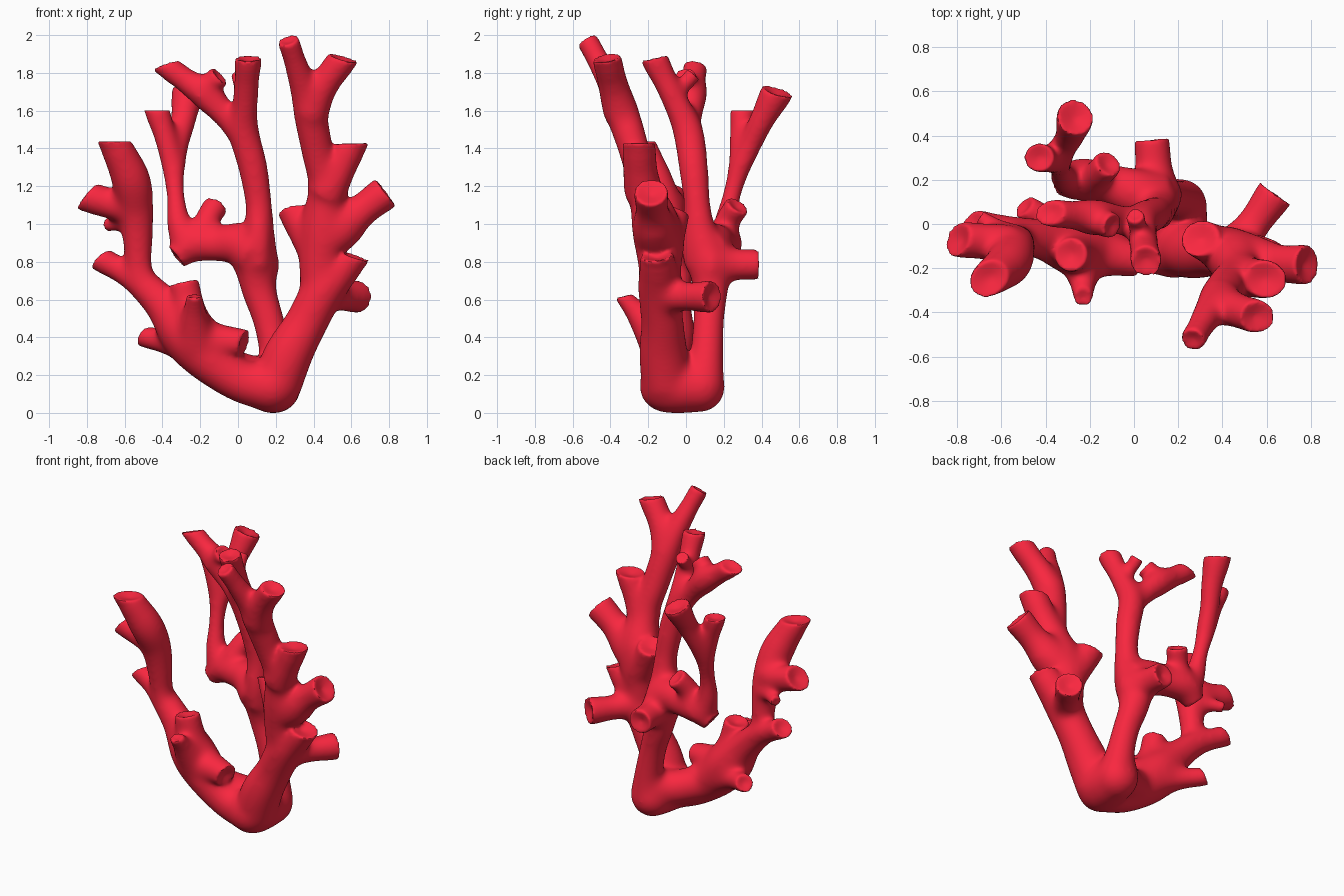
import bpy, bmesh, math
from mathutils import Vector

bm = bmesh.new()
tips = []
SIDES = 28


def spline(a, b, c, d, t):
    return 0.5 * (2 * b + (c - a) * t + (2 * a - 5 * b + 4 * c - d) * t * t
                  + (3 * b - a - 3 * c + d) * t ** 3)


def branch(*pts, tip=True, cut=None):
    """Smooth tapered tube through (x, y, z, radius); open tips are dished, cut is the tip's facing."""
    p = [Vector(q) for q in pts]
    p = [2 * p[0] - p[1]] + p + [2 * p[-1] - p[-2]]
    path = [spline(*p[i:i + 4], k / 8) for i in range(len(p) - 3) for k in range(8)] + [p[-2]]
    pos = [q.xyz for q in path]
    side = None
    rings = []
    for i, q in enumerate(path):
        d = (pos[min(i + 1, len(pos) - 1)] - pos[max(i - 1, 0)]).normalized()
        side = d.orthogonal() if side is None else side - d * side.dot(d)
        side.normalize()
        up = d.cross(side)
        rings.append([bm.verts.new(pos[i] + q.w * (math.cos(a) * side + math.sin(a) * up))
                      for a in (2 * math.pi * k / SIDES for k in range(SIDES))])
    reach = 1
    if cut:  # slant the end, pulling earlier rings back so they stay behind it
        n = Vector(cut).normalized()
        reach = 1 / d.dot(n)
        for ring in rings[-10:]:
            for v in ring:
                over = (v.co - pos[-1]).dot(n)
                if over > 0 or ring is rings[-1]:
                    v.co -= d * over * reach
    for r, s in zip(rings, rings[1:]):
        for k in range(SIDES):
            j = (k + 1) % SIDES
            bm.faces.new((r[k], r[j], s[j], s[k]))
    bm.faces.new(rings[0][::-1])
    end = bm.verts.new(pos[-1] - d * (0.35 * path[-1].w if tip else 0))
    for k in range(SIDES):
        bm.faces.new((rings[-1][k], rings[-1][(k + 1) % SIDES], end))
    if tip:
        tips.append((pos[-1], path[-1].w * reach))


def blob(x, y, z, r):
    geo = bmesh.ops.create_icosphere(bm, subdivisions=3, radius=r)
    bmesh.ops.translate(bm, verts=geo["verts"], vec=(x, y, z))


# Base saddle, with a web filling the fork behind the left limb
branch((.18, -.12, .14, .14), (.19, 0, .145, .145), (.2, .09, .14, .13), tip=False)
branch((.2, .08, .2, .12), (.08, .0, .2, .11), (-.08, -.08, .25, .11), tip=False)
blob(.18, -.11, .145, .14)
blob(.2, .075, .14, .135)

# Left limb
branch((.17, -.1, .14, .135), (0, -.11, .18, .115), (-.17, -.1, .31, .135), (-.28, -.09, .43, .14),
       (-.4, -.07, .58, .1), (-.52, -.05, .7, .085), (-.62, -.02, .76, .07), (-.73, 0, .82, .065),
       cut=(-.6, .3, .6))
branch((-.2, -.06, .32, .1), (-.34, -.01, .37, .075), (-.5, .08, .41, .055), cut=(-.6, .5, .4))
branch((-.22, -.12, .4, .14), (-.26, -.13, .53, .1), (-.285, -.14, .7, .075), cut=(-.2, .05, .9))
branch((-.22, -.14, .4, .13), (-.23, -.23, .5, .08), (-.23, -.335, .625, .04), cut=(0, -.2, .9))
branch((-.22, -.12, .38, .13), (-.1, -.14, .38, .1), (.035, -.17, .375, .07), cut=(1, -.4, -.3))
branch((-.46, -.07, .63, .08), (-.52, -.07, .75, .07), (-.53, -.08, .9, .08), (-.54, -.11, 1.08, .095),
       (-.57, -.18, 1.25, .105), (-.66, -.25, 1.445, .078), cut=(0, 0, 1))
branch((-.55, -.1, 1.1, .1), (-.66, -.08, 1.11, .085), (-.8, -.07, 1.15, .08), cut=(-.75, .2, .6))
branch((-.55, -.07, 1.0, .08), (-.62, -.02, 1.01, .05), (-.7, .03, 1.0, .033))

# Centre trunk rising from the back of the base
branch((.22, .09, .14, .115), (.2, .11, .32, .09), (.16, .12, .5, .085), (.11, .13, .66, .095),
       (.1, .12, .8, .115), (.11, .08, .95, .088), (.11, .06, 1.1, .073), (.08, .04, 1.3, .08),
       (.03, .01, 1.5, .083), (.04, -.06, 1.66, .07), (.055, -.17, 1.885, .07), cut=(0, -.2, .9))
branch((.11, .05, 1.08, .065), (.11, .035, .92, .065), (.11, .05, .77, .06), tip=False)
branch((.1, .12, .79, .13), (.09, .24, .79, .09), (.08, .385, .79, .078))
branch((.04, .01, 1.45, .075), (-.06, .02, 1.57, .068), (-.17, .03, 1.69, .085), (-.27, .04, 1.76, .07),
       (-.385, .05, 1.845, .06), cut=(-.3, .2, .9))
branch((-.2, .03, 1.69, .09), (-.15, .01, 1.74, .065), (-.095, -.01, 1.79, .058))
branch((.045, -.09, 1.68, .05), (.02, -.02, 1.73, .044), (.005, .04, 1.8, .042))

# Back-left limb off the trunk
branch((.1, .1, .85, .14), (.0, .14, .9, .115), (-.12, .18, .9, .095), (-.23, .2, .9, .1),
       (-.33, .19, .83, .065))
branch((-.19, .19, .92, .09), (-.165, .22, 1.02, .07), (-.115, .275, 1.105, .065))
branch((-.25, .2, .88, .1), (-.31, .21, 1.0, .07), (-.33, .24, 1.15, .052), (-.345, .28, 1.3, .06),
       (-.38, .29, 1.45, .063), (-.43, .3, 1.61, .065), cut=(0, 0, 1))
branch((-.34, .27, 1.27, .06), (-.32, .34, 1.42, .062), (-.29, .4, 1.55, .07), (-.265, .485, 1.71, .085),
       cut=(.2, .25, .8))

# Right limb
branch((.2, -.1, .14, .135), (.27, -.12, .32, .13), (.36, -.125, .48, .115), (.45, -.14, .65, .115),
       (.53, -.145, .75, .105), (.61, -.155, .84, .085), cut=(.3, -.1, .9))
branch((.46, -.1, .63, .1), (.54, .0, .62, .08), (.64, .14, .62, .085))

# Tall right tree
branch((.43, -.13, .64, .1), (.44, -.14, .82, .12), (.46, -.16, 1.0, .13), (.46, -.22, 1.2, .09),
       (.42, -.27, 1.38, .085), (.385, -.33, 1.57, .09), (.345, -.39, 1.73, .075), (.265, -.525, 1.98, .055))
branch((.44, -.13, .85, .12), (.37, -.1, .95, .1), (.295, -.065, 1.08, .085), cut=(-.2, .3, .9))
branch((.45, -.15, .92, .13), (.56, -.17, 1.0, .115), (.66, -.18, 1.08, .09), (.785, -.185, 1.175, .09))
branch((.46, -.22, 1.15, .11), (.52, -.24, 1.27, .095), (.6, -.25, 1.435, .085), cut=(-.05, 0, 1))
branch((.38, -.34, 1.58, .1), (.44, -.38, 1.72, .085), (.56, -.42, 1.885, .075), cut=(.25, -.15, .9))

src = bpy.data.meshes.new("coral_branches")
bm.to_mesh(src)
bm.free()
coral = bpy.data.objects.new("coral", src)
bpy.context.collection.objects.link(coral)


def apply_modifiers():
    deps = bpy.context.evaluated_depsgraph_get()
    coral.data = bpy.data.meshes.new_from_object(coral.evaluated_get(deps))
    coral.modifiers.clear()


# Fuse all branches into one skin
mod = coral.modifiers.new("fuse", 'REMESH')
mod.mode = 'VOXEL'
mod.voxel_size = 0.011
apply_modifiers()

# Soften the joints while keeping the branch rims crisp
vg = coral.vertex_groups.new(name="soft")
for v in coral.data.vertices:
    w = min(max((v.co - c).length - r * 1.1, 0) for c, r in tips)
    vg.add([v.index], min(1, 0.08 + w / 0.07), 'REPLACE')
mod = coral.modifiers.new("soften", 'SMOOTH')
mod.factor = 0.5
mod.iterations = 80
mod.vertex_group = "soft"
apply_modifiers()

mat = bpy.data.materials.new("coral_red")
mat.diffuse_color = (0.95, 0.02, 0.05, 1)
coral.data.materials.clear()
coral.data.materials.append(mat)

# Rest the base on the ground
low = min(v.co.z for v in coral.data.vertices)
for v in coral.data.vertices:
    v.co.z -= low
bpy.context.view_layer.objects.active = coral
coral.select_set(True)
bpy.ops.object.shade_smooth_by_angle(angle=math.radians(50))
